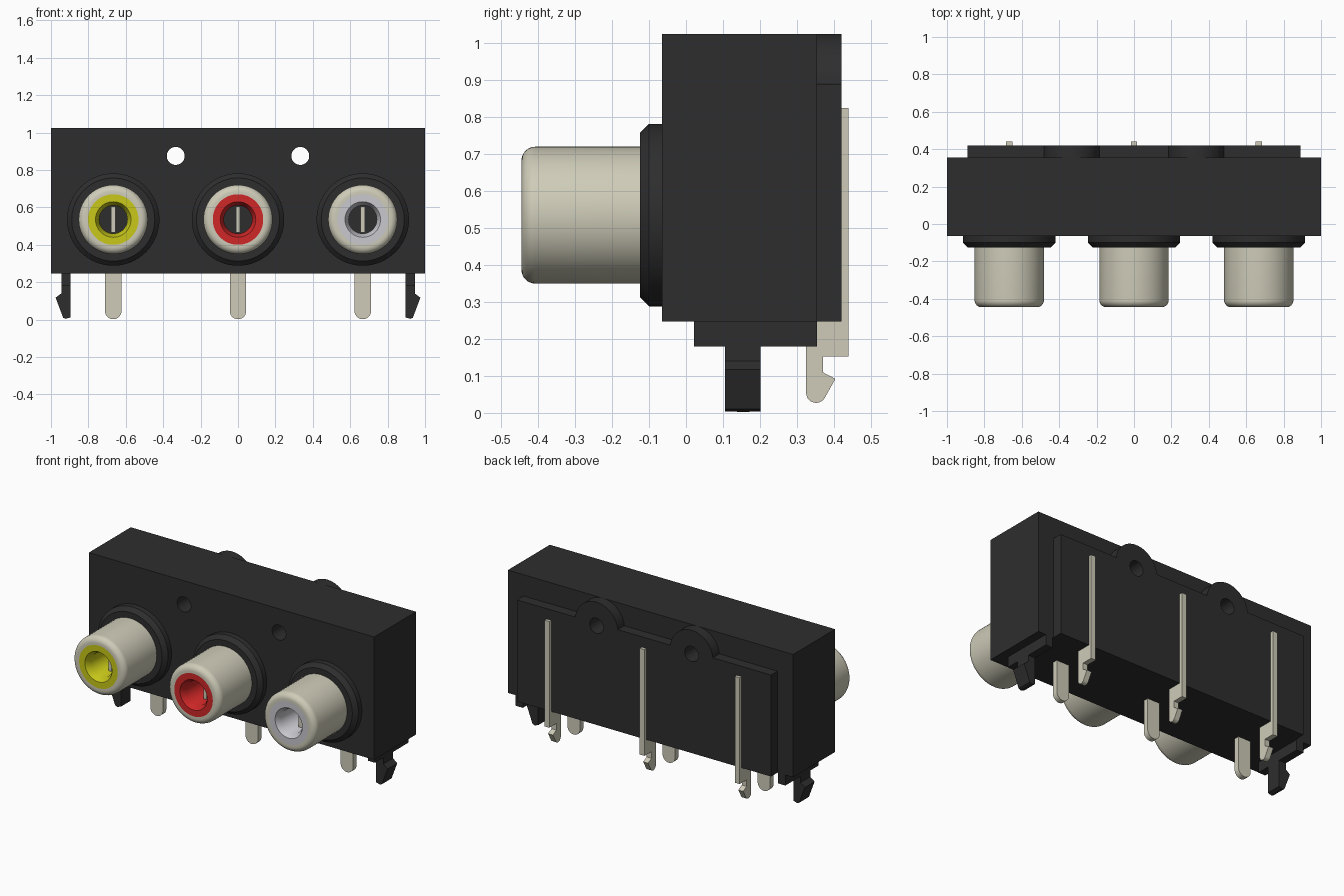
import bpy, bmesh, math
from mathutils import Vector

if "Cube" in bpy.data.objects:
    bpy.data.objects.remove(bpy.data.objects["Cube"], do_unlink=True)


def material(name, rgb):
    m = bpy.data.materials.new(name)
    m.use_nodes = True
    m.diffuse_color = (*rgb, 1)
    m.node_tree.nodes["Principled BSDF"].inputs["Base Color"].default_value = (*rgb, 1)
    return m


BLACK = material("black plastic", (0.027, 0.027, 0.027))
CREAM = material("cream metal", (0.62, 0.60, 0.48))
YELLOW = material("yellow plastic", (0.58, 0.58, 0.01))
RED = material("red plastic", (0.62, 0.02, 0.02))
SILVER = material("pale grey plastic", (0.58, 0.58, 0.62))


def finish(name, bm, mat, smooth=False):
    bmesh.ops.recalc_face_normals(bm, faces=bm.faces)
    mesh = bpy.data.meshes.new(name)
    bm.to_mesh(mesh)
    bm.free()
    mesh.materials.append(mat)
    ob = bpy.data.objects.new(name, mesh)
    bpy.context.collection.objects.link(ob)
    if smooth:
        bpy.ops.object.select_all(action='DESELECT')
        ob.select_set(True)
        bpy.context.view_layer.objects.active = ob
        bpy.ops.object.shade_smooth_by_angle(angle=math.radians(32))
    return ob


def prism(name, outline, axis, lo, hi, mat, smooth=False):
    """Extrude an outline along x (outline is y,z) or along y (outline is x,z)."""
    bm = bmesh.new()
    place = (lambda a, b: (lo, a, b)) if axis == 'x' else (lambda a, b: (a, lo, b))
    face = bm.faces.new([bm.verts.new(place(a, b)) for a, b in outline])
    step = Vector((hi - lo, 0, 0)) if axis == 'x' else Vector((0, hi - lo, 0))
    new = bmesh.ops.extrude_face_region(bm, geom=[face])["geom"]
    bmesh.ops.translate(bm, vec=step, verts=[v for v in new if isinstance(v, bmesh.types.BMVert)])
    return finish(name, bm, mat, smooth)


def box(name, x, y, z, mat):
    return prism(name, [(x[0], z[0]), (x[1], z[0]), (x[1], z[1]), (x[0], z[1])],
                 'y', y[0], y[1], mat)


def lathe(name, profile, x, z, mat, steps=64):
    """Spin a (radius, y) profile about an axis along y."""
    bm = bmesh.new()
    verts = [bm.verts.new((x + r, y, z)) for r, y in profile]
    edges = [bm.edges.new(pair) for pair in zip(verts, verts[1:])]
    bmesh.ops.spin(bm, geom=verts + edges, cent=(x, 0, z), axis=(0, 1, 0),
                   angle=2 * math.pi, steps=steps)
    bmesh.ops.remove_doubles(bm, verts=bm.verts, dist=0.0001)
    return finish(name, bm, mat, True)


def arc(cx, cy, r, start, end, n):
    angles = [math.radians(start + (end - start) * i / n) for i in range(n + 1)]
    return [(cx + r * math.cos(a), cy + r * math.sin(a)) for a in angles]


BOTTOM, TOP = 0.247, 1.025
FRONT, BACK, PLATE_BACK = -0.065, 0.355, 0.42
HOLE_X, HOLE_Z = 0.333, 0.875
PITCH, JACK_Z = 0.667, 0.535

# Housing and the raised rear plate with two round lugs
housing = box("housing", (-1, 1), (FRONT, BACK), (BOTTOM, TOP), BLACK)
lugs = [p for x in (HOLE_X, -HOLE_X) for p in arc(x, HOLE_Z, 0.15, 6, 174, 28)]
rear_plate = prism("rear_plate",
                   [(-0.89, BOTTOM), (0.89, BOTTOM), (0.89, 0.89)] + lugs + [(-0.89, 0.89)],
                   'y', BACK, PLATE_BACK, BLACK, True)

# Screw holes through housing and plate
for x in (-HOLE_X, HOLE_X):
    cutter = prism("hole_cutter", arc(x, HOLE_Z, 0.048, 0, 348.75, 31), 'y', -0.3, 0.7, BLACK)
    cutter.hide_render = True
    for ob in (housing, rear_plate):
        mod = ob.modifiers.new("hole", 'BOOLEAN')
        mod.operation, mod.solver, mod.object = 'DIFFERENCE', 'EXACT', cutter
        bpy.context.view_layer.objects.active = ob
        bpy.ops.object.modifier_apply(modifier=mod.name)
    bpy.data.objects.remove(cutter, do_unlink=True)
for ob in (housing, rear_plate):
    bpy.ops.object.select_all(action='DESELECT')
    ob.select_set(True)
    bpy.context.view_layer.objects.active = ob
    bpy.ops.object.shade_smooth_by_angle(angle=math.radians(32))

# Side rails and barbed snap clips under each end
for side, s in (("right", -1), ("left", 1)):
    box(side + "_rail", sorted((s * 0.895, s * 0.945)), (0.022, BACK), (0.18, BOTTOM), BLACK)
    clip = [(0.895, 0.18), (0.945, 0.18), (0.945, 0.14), (0.975, 0.117),
            (0.935, 0.01), (0.92, 0.004), (0.895, 0.012)]
    prism(side + "_snap_clip", [(s * x, z) for x, z in clip], 'y', 0.105, 0.202, BLACK)

# Three jacks, each with its terminals
for place, x, colour in (("right", -PITCH, YELLOW), ("middle", 0, RED), ("left", PITCH, SILVER)):
    lathe(place + "_collar", [(0, -0.125), (0.222, -0.125), (0.247, -0.1), (0.247, FRONT),
                              (0, FRONT)], x, JACK_Z, BLACK)
    rim = arc(0.148, -0.408, 0.037, 0, -90, 8)
    lathe(place + "_barrel", [(0.185, -0.12)] + rim + [(0.135, -0.445), (0.135, -0.12)],
          x, JACK_Z, CREAM)
    lathe(place + "_insert", [(0.135, -0.445), (0.095, -0.445), (0.075, -0.41),
                              (0.075, -0.125)], x, JACK_Z, colour)
    box(place + "_inner_contact", (x - 0.011, x + 0.011), (-0.33, -0.12),
        (JACK_Z - 0.07, JACK_Z + 0.07), CREAM)

    # Flat ground terminal with a rounded tip
    prism(place + "_front_terminal",
          [(x + 0.044, 0.26), (x - 0.044, 0.26)] + arc(x, 0.046, 0.044, 180, 360, 16),
          'y', 0.138, 0.172, CREAM, True)

    # Rear terminal strip ending in a hooked tip
    hook = arc(0.352, 0.054, 0.027, 180, 330, 10)
    prism(place + "_rear_terminal",
          [(0.41, 0.825), (0.44, 0.825), (0.44, 0.152), (0.37, 0.152), (0.37, 0.11),
           (0.404, 0.092)] + hook[::-1] + [(0.325, 0.255), (0.41, 0.255)],
          'x', x - 0.017, x + 0.017, CREAM)
